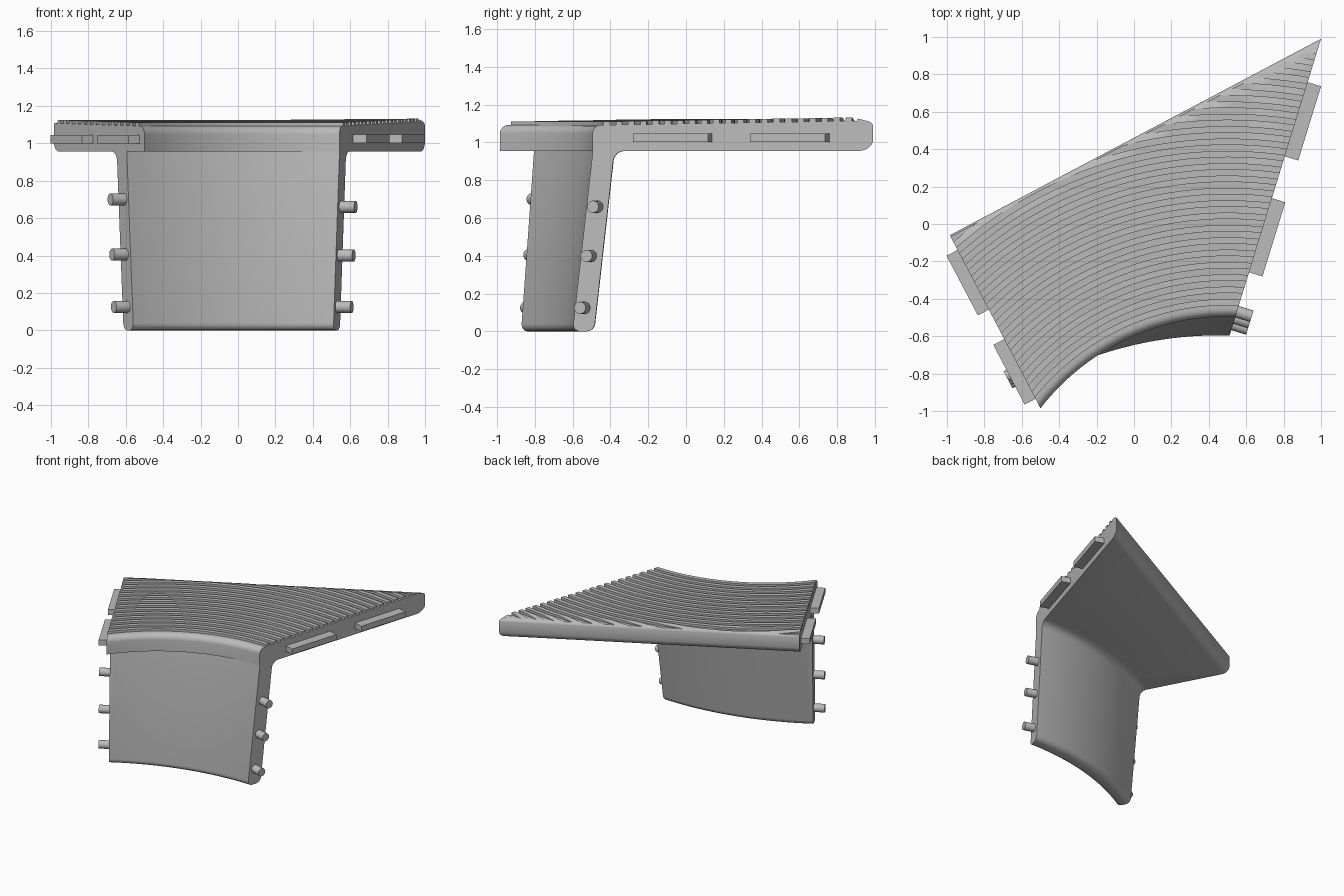
import bpy, bmesh
from math import radians, sin, cos
from mathutils import Vector, Matrix

cube = bpy.data.objects.get("Cube")
if cube:
    bpy.data.objects.remove(cube, do_unlink=True)

grey = bpy.data.materials.new("plain_grey")
grey.use_nodes = True
grey.diffuse_color = (0.5, 0.5, 0.5, 1)
grey.node_tree.nodes["Principled BSDF"].inputs["Base Color"].default_value = (0.5, 0.5, 0.5, 1)

UP = Vector((0, 0, 1))
LEFT_BACK = Vector((-0.985, -0.06, 0))
LEFT_FRONT = Vector((-0.5, -0.985, 0))
RIGHT_BACK = Vector((1, 0.99, 0))
RIGHT_FRONT = Vector((0.51, -0.6, 0))
NOSE_CENTRE = Vector((0.5, -1.76, 0))
NOSE_R = 1.265
SLAB_BOTTOM = 0.955


def outward(a, b):
    """Horizontal normal to the right of the direction from a to b."""
    d = (b - a).normalized()
    return Vector((d.y, -d.x, 0))


N_RIGHT = outward(RIGHT_FRONT, RIGHT_BACK)
N_BACK = outward(RIGHT_BACK, LEFT_BACK)
N_LEFT = outward(LEFT_BACK, LEFT_FRONT)
SIDES = [(RIGHT_BACK, N_RIGHT), (LEFT_BACK, N_LEFT)]


def rounding(radius, z, sign):
    """Cutting planes that round the back edge around an axis at height z."""
    axis = LEFT_BACK - N_BACK * radius + UP * z
    planes = []
    for a in (18, 36, 54, 72):
        n = N_BACK * cos(radians(a)) + UP * sign * sin(radians(a))
        planes.append((axis + n * radius, n))
    return planes


BACK = [(LEFT_BACK, N_BACK)] + rounding(0.03, 1.085, 1)
BACK_UNDER = rounding(0.06, SLAB_BOTTOM + 0.06, -1)


def finish(name, bm, angle=30):
    bmesh.ops.recalc_face_normals(bm, faces=bm.faces)
    mesh = bpy.data.meshes.new(name)
    bm.to_mesh(mesh)
    bm.free()
    mesh.materials.append(grey)
    for p in mesh.polygons:
        p.use_smooth = True
    mesh.set_sharp_from_angle(angle=radians(angle))
    obj = bpy.data.objects.new(name, mesh)
    bpy.context.collection.objects.link(obj)
    return obj


def sweep(bm, profile, centre, start, end, steps, lean=Vector()):
    """Sweep a closed (radius, height) profile along an arc; lean shifts it with height."""
    rings = []
    for i in range(steps + 1):
        a = radians(start + (end - start) * i / steps)
        out = Vector((cos(a), sin(a), 0))
        rings.append([bm.verts.new(centre + out * r + UP * z + lean * z) for r, z in profile])
    n = len(profile)
    for p, q in zip(rings, rings[1:]):
        for k in range(n):
            bm.faces.new((p[k], p[(k + 1) % n], q[(k + 1) % n], q[k]))
    bm.faces.new(rings[0])
    bm.faces.new(rings[-1])
    bmesh.ops.recalc_face_normals(bm, faces=bm.faces)


def trim(bm, planes):
    """Cut off everything beyond each plane and cap the openings."""
    for co, no in planes:
        bmesh.ops.bisect_plane(bm, geom=bm.verts[:] + bm.edges[:] + bm.faces[:], dist=1e-6,
                               plane_co=co, plane_no=no, clear_outer=True)
        rim = [e for e in bm.edges if e.is_boundary]
        if rim:
            bmesh.ops.holes_fill(bm, edges=rim, sides=0)


def ridge_top(r):
    return 1.11 + 0.016 * (r - NOSE_R)


# Seat slab with a rounded front nosing
bm = bmesh.new()
nose = 0.045
profile = [(NOSE_R, SLAB_BOTTOM)]
top = ridge_top(NOSE_R) - 0.018
for k in range(7):
    a = radians(15 * k)
    profile.append((NOSE_R + nose * (1 - cos(a)), top - nose * (1 - sin(a))))
profile += [(3.1, ridge_top(3.1) - 0.018), (3.1, SLAB_BOTTOM)]
sweep(bm, profile, NOSE_CENTRE, 68, 156, 72)
trim(bm, SIDES + BACK + BACK_UNDER)
finish("slab", bm)

# Concentric ridges on the slab
bm = bmesh.new()
pitch, width = 0.066, 0.034
for i in range(23):
    r = NOSE_R + 0.06 + i * pitch
    t = ridge_top(r)
    ridge = [(r, t - 0.03), (r, t), (r + width, t), (r + width, t - 0.03)]
    part = bmesh.new()
    sweep(part, ridge, NOSE_CENTRE, 68, 156, 60)
    trim(part, SIDES + BACK)
    temp = bpy.data.meshes.new("temp")
    part.to_mesh(temp)
    part.free()
    bm.from_mesh(temp)
    bpy.data.meshes.remove(temp)
finish("slab_ridges", bm)

# Leaning curved skirt with a rounded foot and a fillet under the slab
bm = bmesh.new()
inner, outer, foot, fillet = 2.0, 2.115, 0.04, 0.05
profile = [(inner, SLAB_BOTTOM + 0.015)]
for k in range(5):
    a = radians(22.5 * k)
    profile.append((inner + foot * (1 - cos(a)), foot * (1 - sin(a))))
for k in range(4, -1, -1):
    a = radians(22.5 * k)
    profile.append((outer - foot * (1 - cos(a)), foot * (1 - sin(a))))
for k in range(5):
    a = radians(22.5 * k)
    profile.append((outer + fillet * (1 - cos(a)), SLAB_BOTTOM - fillet * (1 - sin(a))))
profile.append((outer + fillet, SLAB_BOTTOM + 0.015))
sweep(bm, profile, Vector((0.45, -2.6, 0)), 78, 130, 48, Vector((0.03, 0.113, 0)))
trim(bm, SIDES)
finish("skirt", bm)


def frame(origin, normal):
    """Local axes: x along the wall, y up, z out of the wall."""
    along = UP.cross(normal)
    m = Matrix((along, UP, normal)).transposed().to_4x4()
    return Matrix.Translation(origin) @ m


def tab(name, origin, normal, length, reach):
    bm = bmesh.new()
    bmesh.ops.create_cube(bm, size=1)
    bmesh.ops.scale(bm, vec=(length, 0.045, reach + 0.03), verts=bm.verts)
    bmesh.ops.translate(bm, vec=(0, 0, (reach - 0.03) / 2), verts=bm.verts)
    finish(name, bm).matrix_world = frame(origin, normal)


def peg(name, origin, normal, reach=0.083):
    bm = bmesh.new()
    bmesh.ops.create_cone(bm, cap_ends=True, segments=24, radius1=0.032, radius2=0.032,
                          depth=reach + 0.04)
    bmesh.ops.translate(bm, vec=(0, 0, (reach - 0.04) / 2), verts=bm.verts)
    finish(name, bm).matrix_world = frame(origin, normal)


def on_right(y, z):
    t = (y - RIGHT_FRONT.y) / (RIGHT_BACK.y - RIGHT_FRONT.y)
    return RIGHT_FRONT.lerp(RIGHT_BACK, t) + UP * z


def on_left(x, z):
    t = (x - LEFT_FRONT.x) / (LEFT_BACK.x - LEFT_FRONT.x)
    return LEFT_FRONT.lerp(LEFT_BACK, t) + UP * z


# Joining tabs on the slab ends
for label, y in (("back", 0.56), ("front", -0.06)):
    tab(label + "_tab_plus_x", on_right(y, 1.025), N_RIGHT, 0.415, 0.075)
for label, x in (("back", -0.86), ("front", -0.61)):
    tab(label + "_tab_minus_x", on_left(x, 1.022), N_LEFT, 0.36, 0.066)

# Joining pegs on the skirt ends
for label, y, z in (("upper", -0.469, 0.66), ("middle", -0.503, 0.4), ("lower", -0.537, 0.125)):
    peg(label + "_peg_plus_x", on_right(y, z), N_RIGHT)
for label, x, z in (("upper", -0.609, 0.7), ("middle", -0.6, 0.405), ("lower", -0.591, 0.125)):
    peg(label + "_peg_minus_x", on_left(x, z), N_LEFT)
